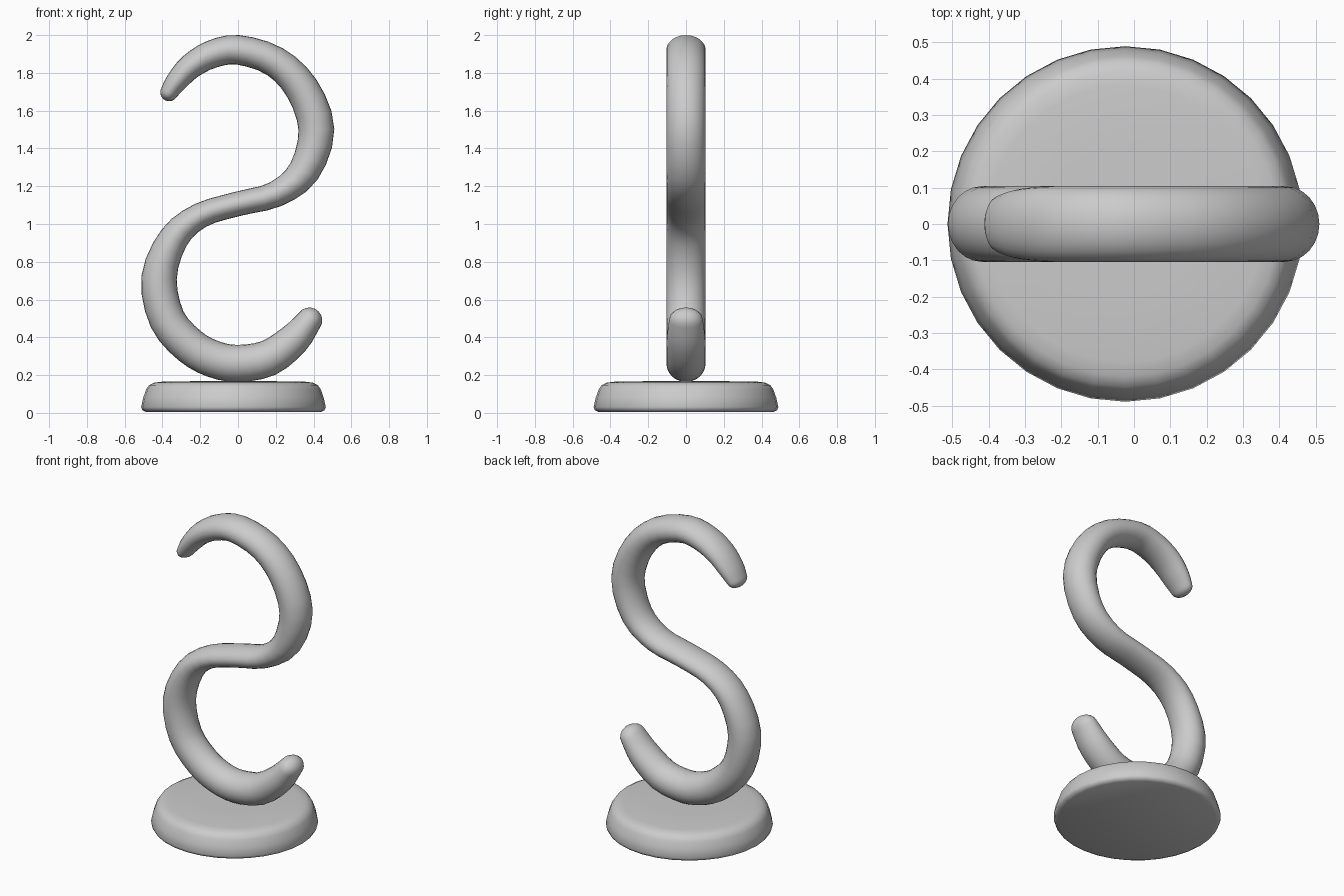
import bpy, bmesh, math
from mathutils import Vector

if "Cube" in bpy.data.objects:
    bpy.data.objects.remove(bpy.data.objects["Cube"])


def add_object(name, bm):
    bmesh.ops.recalc_face_normals(bm, faces=bm.faces)
    mesh = bpy.data.meshes.new(name)
    bm.to_mesh(mesh)
    bm.free()
    obj = bpy.data.objects.new(name, mesh)
    bpy.context.collection.objects.link(obj)
    for o in bpy.context.selected_objects:
        o.select_set(False)
    bpy.context.view_layer.objects.active = obj
    obj.select_set(True)
    bpy.ops.object.shade_smooth_by_angle(angle=math.radians(50))
    return obj


def skin(bm, rings):
    # Bridge successive rings and close both ends
    for a, b in zip(rings, rings[1:]):
        n = len(a)
        for i in range(n):
            j = (i + 1) % n
            bm.faces.new((a[i], a[j], b[j], b[i]))
    bm.faces.new(rings[0])
    bm.faces.new(rings[-1])


def spline(p0, p1, p2, p3, t):
    return 0.5 * (2 * p1 + (p2 - p0) * t + (2 * p0 - 5 * p1 + 4 * p2 - p3) * t * t
                  + (3 * p1 - p0 - 3 * p2 + p3) * t ** 3)


# S-shaped hook: x, z, in-plane half width, depth half width
path = [Vector(p) for p in (
    (-0.365, 1.697, 0.047, 0.080), (-0.325, 1.755, 0.058, 0.094), (-0.25, 1.835, 0.067, 0.103),
    (-0.14, 1.898, 0.074, 0.104), (0.0, 1.922, 0.078, 0.104), (0.195, 1.86, 0.082, 0.104),
    (0.34, 1.715, 0.090, 0.104), (0.415, 1.5, 0.095, 0.104), (0.35, 1.28, 0.084, 0.104),
    (0.2, 1.158, 0.069, 0.104), (0.0, 1.107, 0.065, 0.104), (-0.2, 1.045, 0.067, 0.104),
    (-0.34, 0.925, 0.079, 0.104), (-0.418, 0.715, 0.094, 0.104), (-0.375, 0.495, 0.096, 0.104),
    (-0.255, 0.355, 0.097, 0.104), (-0.13, 0.285, 0.098, 0.104), (0.0, 0.262, 0.098, 0.104),
    (0.16, 0.29, 0.096, 0.104), (0.295, 0.388, 0.086, 0.102), (0.378, 0.49, 0.068, 0.090))]
ext = [2 * path[0] - path[1]] + path + [2 * path[-1] - path[-2]]
samples = [spline(*ext[k:k + 4], s / 3) for k in range(len(path) - 1) for s in range(3)]
samples.append(path[-1])

bm = bmesh.new()
rings = []
SIDES = 24


def tube_ring(p, tangent, push=0.0, scale=1.0):
    c = Vector((p[0], 0, p[1])) + tangent * push
    side = Vector((-tangent.z, 0, tangent.x))
    ring = []
    for i in range(SIDES):
        a = math.tau * i / SIDES
        offset = side * (math.cos(a) * p[2]) + Vector((0, math.sin(a) * p[3], 0))
        ring.append(bm.verts.new(c + offset * scale))
    rings.append(ring)


caps = (80, 60, 40, 20)
last = len(samples) - 1
for i, p in enumerate(samples):
    d = samples[min(i + 1, last)] - samples[max(i - 1, 0)]
    t = Vector((d[0], 0, d[1])).normalized()
    if i == 0:
        for a in map(math.radians, caps):
            tube_ring(p, t, -p[2] * math.sin(a), math.cos(a))
    tube_ring(p, t)
    if i == last:
        for a in map(math.radians, reversed(caps)):
            tube_ring(p, t, p[2] * math.sin(a), math.cos(a))
skin(bm, rings)
add_object("s_hook", bm)

# Round base with a sloping side and softened top edge
bm = bmesh.new()
rings = []
for r, z in ((0.463, 0.005), (0.482, 0.014), (0.489, 0.03), (0.478, 0.08), (0.462, 0.125),
             (0.447, 0.147), (0.42, 0.16), (0.38, 0.165), (0.2, 0.168)):
    rings.append([bm.verts.new((-0.024 + r * math.cos(math.tau * i / 32),
                                r * math.sin(math.tau * i / 32), z)) for i in range(32)])
skin(bm, rings)
add_object("round_base", bm)
